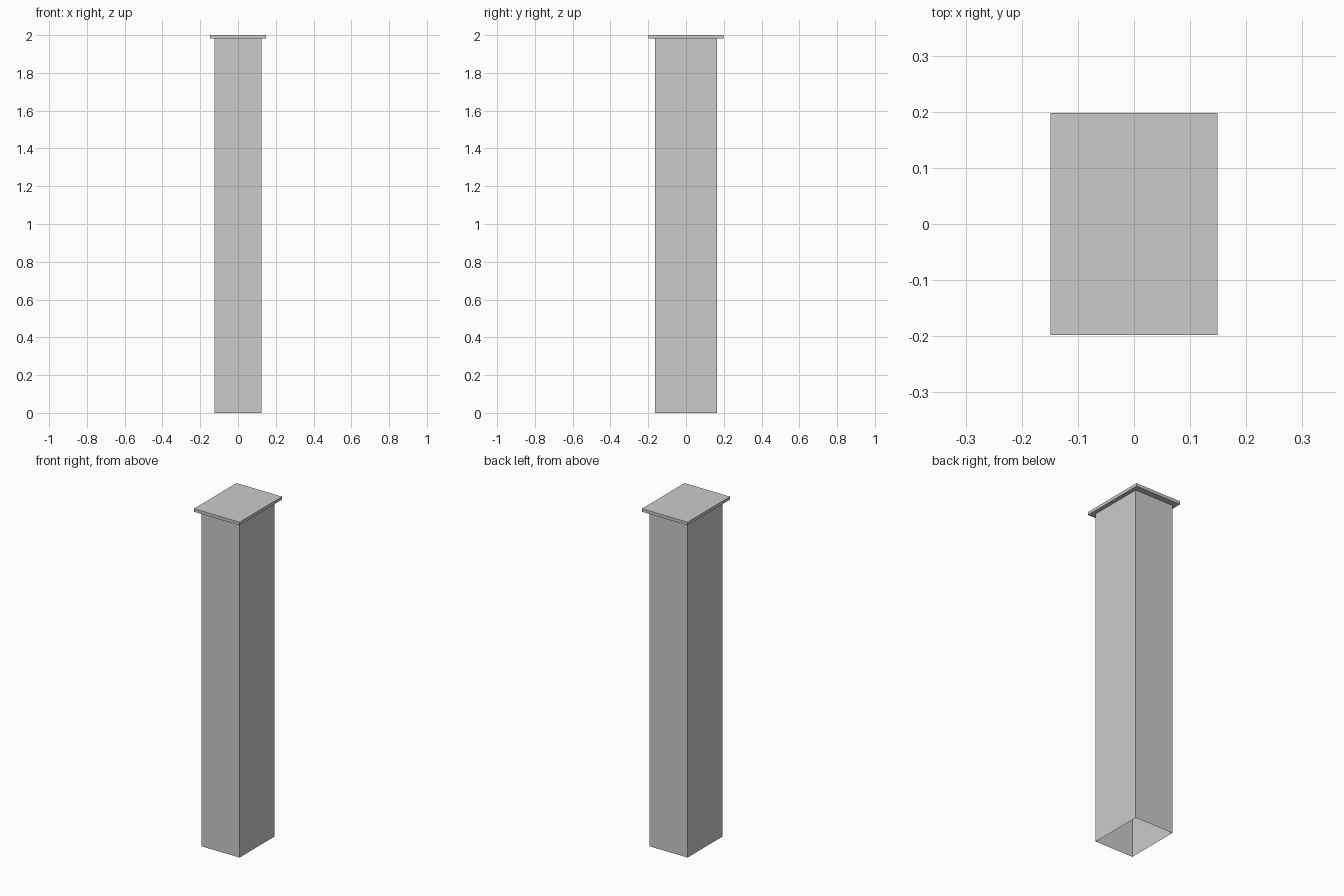
import bpy, bmesh

if "Cube" in bpy.data.objects:
    bpy.data.objects.remove(bpy.data.objects["Cube"])

CAP_X, CAP_Y = 0.149, 0.198      # half sizes of the cap slab
SHAFT_X, SHAFT_Y = 0.125, 0.163  # half sizes of the shaft
HEIGHT, CAP_THICK = 2.0, 0.018

bm = bmesh.new()


def ring(hx, hy, z):
    return [bm.verts.new((sx * hx, sy * hy, z))
            for sx, sy in ((-1, -1), (1, -1), (1, 1), (-1, 1))]


# Capped column: slab on top, ledge underneath, hollow shaft open at the foot
rings = [
    ring(CAP_X, CAP_Y, HEIGHT),
    ring(CAP_X, CAP_Y, HEIGHT - CAP_THICK),
    ring(SHAFT_X, SHAFT_Y, HEIGHT - CAP_THICK),
    ring(SHAFT_X, SHAFT_Y, 0.0),
]
bm.faces.new(rings[0])
for upper, lower in zip(rings, rings[1:]):
    for i in range(4):
        j = (i + 1) % 4
        bm.faces.new((lower[i], lower[j], upper[j], upper[i]))

mesh = bpy.data.meshes.new("capped_column")
bm.to_mesh(mesh)
bm.free()
column = bpy.data.objects.new("capped_column", mesh)
bpy.context.collection.objects.link(column)
